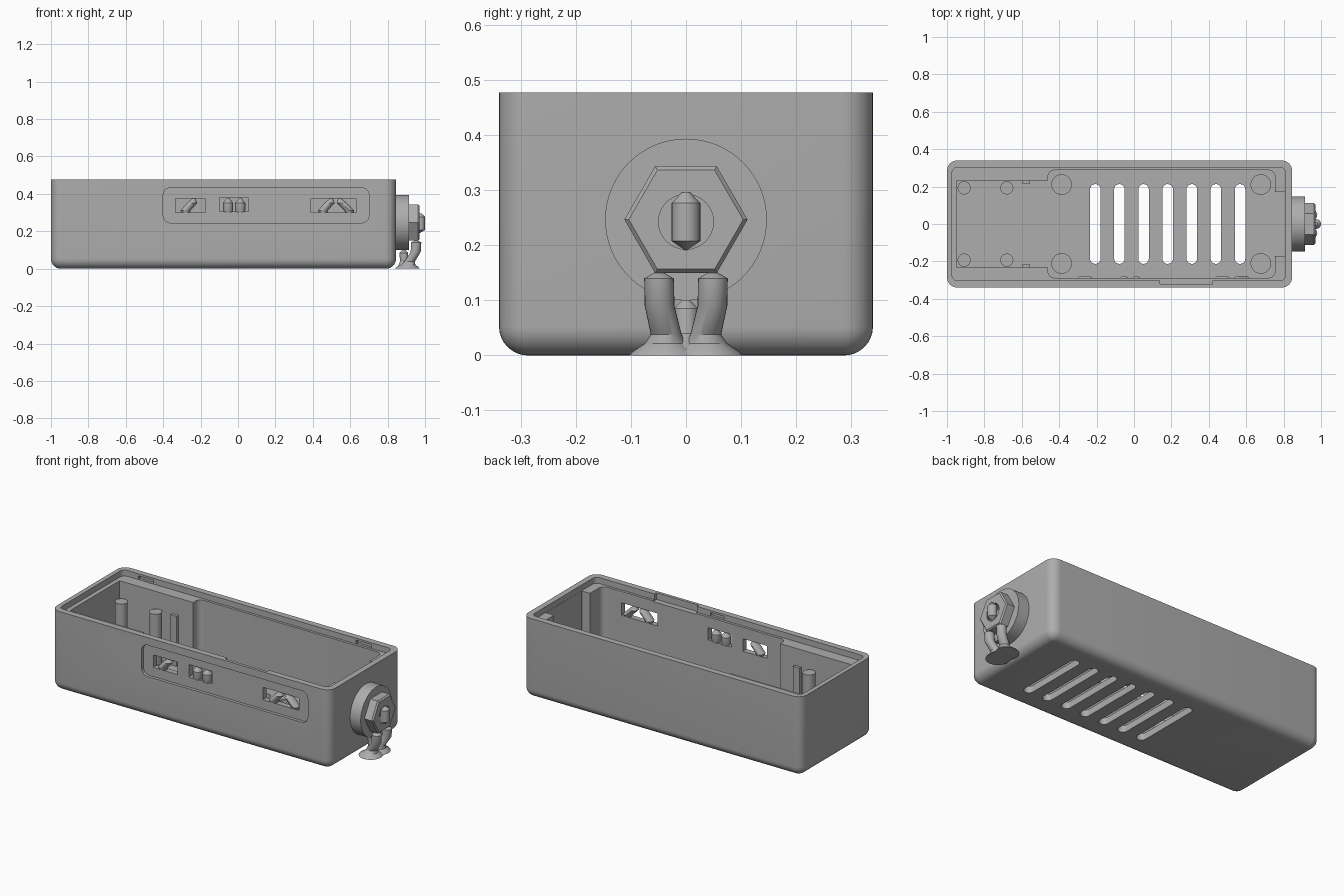
import bpy, bmesh, math

if "Cube" in bpy.data.objects:
    bpy.data.objects.remove(bpy.data.objects["Cube"])

grey = bpy.data.materials.new("light grey plastic")
grey.diffuse_color = (0.42, 0.42, 0.42, 1)
grey.use_nodes = True
grey.node_tree.nodes["Principled BSDF"].inputs["Base Color"].default_value = grey.diffuse_color


def finish(name, bm):
    bmesh.ops.recalc_face_normals(bm, faces=bm.faces)
    me = bpy.data.meshes.new(name)
    bm.to_mesh(me)
    bm.free()
    me.materials.append(grey)
    ob = bpy.data.objects.new(name, me)
    bpy.context.collection.objects.link(ob)
    return ob


def skin(name, rings):
    """Close a stack of equal-length rings into a solid."""
    bm = bmesh.new()
    vs = [[bm.verts.new(p) for p in ring] for ring in rings]
    n = len(vs[0])
    for a, b in zip(vs, vs[1:]):
        for i in range(n):
            j = (i + 1) % n
            bm.faces.new((a[i], a[j], b[j], b[i]))
    bm.faces.new(vs[0][::-1])
    bm.faces.new(vs[-1])
    return finish(name, bm)


def outline(x0, x1, y0, y1, r, seg=8):
    """Rounded rectangle points."""
    pts = []
    for k, (cx, cy) in enumerate(((x1 - r, y1 - r), (x0 + r, y1 - r), (x0 + r, y0 + r), (x1 - r, y0 + r))):
        for s in range(seg + 1):
            a = (k + s / seg) * math.pi / 2
            pts.append((cx + r * math.cos(a), cy + r * math.sin(a)))
    return pts


def block(name, x0, x1, y0, y1, z0, z1, r=0.002, axis="z"):
    """Rounded block; axis is the direction of its rounded edges."""
    if axis == "y":
        o = outline(x0, x1, z0, z1, r)
        return skin(name, [[(a, y, b) for a, b in o] for y in (y0, y1)])
    o = outline(x0, x1, y0, y1, r)
    return skin(name, [[(a, b, z) for a, b in o] for z in (z0, z1)])


def tube(name, pts, n=24, axis="z"):
    """Solid through (x, y, z, radius) stations with rings square to the axis."""
    rings = []
    for x, y, z, r in pts:
        ring = []
        for i in range(n):
            c, s = r * math.cos(2 * math.pi * i / n), r * math.sin(2 * math.pi * i / n)
            ring.append((x, y + c, z + s) if axis == "x" else (x + c, y + s, z))
        rings.append(ring)
    return skin(name, rings)


def cut(target, cutter):
    m = target.modifiers.new("cut", "BOOLEAN")
    m.operation, m.solver, m.object = "DIFFERENCE", "EXACT", cutter
    bpy.context.view_layer.objects.active = target
    bpy.ops.object.modifier_apply(modifier=m.name)
    bpy.data.objects.remove(cutter)


# Case body with filleted bottom edge
H, F = 0.478, 0.053
rings = []
for i in range(9):
    a = i / 8 * math.pi / 2
    d = F * (1 - math.sin(a))
    rings.append([(x, y, F * (1 - math.cos(a))) for x, y in
                  outline(-1 + d, 0.845 - d, -0.34 + d, 0.34 - d, 0.055 - d)])
rings.append([(x, y, H) for x, y in outline(-1, 0.845, -0.34, 0.34, 0.055)])
case = skin("case", rings)

# Lid ledge, main bay, narrow bay, end pocket
FLOOR, LEDGE = 0.04, H - 0.035
cut(case, block("cutter", -0.973, 0.81, -0.303, 0.303, LEDGE, 0.6, 0.03))
cut(case, block("cutter", -0.46, 0.754, -0.288, 0.288, FLOOR, 0.55, 0.035))
cut(case, block("cutter", -0.947, -0.40, -0.233, 0.233, FLOOR, 0.55, 0.004))
cut(case, block("cutter", 0.70, 0.809, -0.17, 0.17, FLOOR, 0.55, 0.003))

# Lid catch slots in the rim
cut(case, block("cutter", 0.14, 0.42, -0.322, -0.28, LEDGE - 0.005, 0.6))
for x in (-0.82, 0.62):
    cut(case, block("cutter", x - 0.05, x + 0.05, 0.28, 0.318, LEDGE + 0.002, 0.466))
cut(case, block("cutter", -0.04, 0.05, -0.318, -0.28, LEDGE + 0.002, 0.466))

# Floor vents
for i in range(7):
    x = -0.207 + i * 0.129
    cut(case, block("cutter", x - 0.028, x + 0.028, -0.213, 0.213, -0.1, 0.1, 0.0275))

# Recessed front panel and its port openings
cut(case, block("cutter", -0.40, 0.70, -0.5, -0.322, 0.245, 0.433, 0.04, "y"))
for x0, x1, z0, z1 in ((-0.335, -0.175, 0.30, 0.375), (-0.10, 0.055, 0.305, 0.38), (0.39, 0.63, 0.30, 0.375)):
    cut(case, block("cutter", x0, x1, -0.5, -0.2, z0, z1, 0.002, "y"))

# Stubby props inside the ports: bottom x, top x
for xb, xt in ((-0.28, -0.245), (-0.053, -0.053), (0.012, 0.012), (0.455, 0.49), (0.595, 0.555)):
    tube("port_prop", [(xb, -0.305, 0.30, 0.022), (xb, -0.305, 0.312, 0.027),
                       (xt, -0.305, 0.352, 0.027), (xt + (xt - xb) * 0.3, -0.305, 0.378, 0.006)], 16)

# Mounting posts, low bosses and small ribs
for s in (-1, 1):
    for x in (-0.908, -0.68):
        tube("board_post", [(x, s * 0.193, 0.03, 0.035), (x, s * 0.193, 0.345, 0.035)])
    for x in (-0.387, 0.678):
        tube("floor_boss", [(x, s * 0.211, 0.03, 0.055), (x, s * 0.211, 0.15, 0.055)])
    block("wall_rib", -0.60, -0.557, s * 0.228 - 0.012, s * 0.228 + 0.012, 0.03, 0.34)

# Round collar and hex nut on the right end
Z = 0.247
tube("collar", [(0.83, 0, Z, 0.147), (0.915, 0, Z, 0.147)], 64, "x")
nut = tube("hex_nut", [(0.91, 0, Z, 0.112), (0.962, 0, Z, 0.112), (0.97, 0, Z, 0.104)], 6, "x")
cut(nut, tube("cutter", [(0.916, 0, 0.243, 0.05), (1.1, 0, 0.243, 0.05)], 32, "x"))

# Pointed pin in the nut
tube("nut_pin", [(0.972, 0, 0.192, 0.003), (0.974, 0, 0.208, 0.026),
                 (0.974, 0, 0.277, 0.026), (0.974, 0, 0.296, 0.008)])

# Flared legs under the nut and collar
for s in (-1, 1):
    tube("nut_leg", [(0.905, s * 0.037, 0, 0.066), (0.905, s * 0.037, 0.006, 0.062),
                     (0.91, s * 0.037, 0.022, 0.038), (0.918, s * 0.036, 0.038, 0.028),
                     (0.95, s * 0.048, 0.09, 0.027), (0.953, s * 0.049, 0.14, 0.027),
                     (0.953, s * 0.049, 0.151, 0.008)])
tube("collar_leg", [(0.905, 0, 0, 0.06), (0.90, 0, 0.012, 0.045), (0.89, 0, 0.04, 0.023),
                    (0.885, 0, 0.085, 0.023), (0.885, 0, 0.102, 0.006)])

# Smooth shading with sharp edges kept
bpy.ops.object.select_all(action="DESELECT")
for ob in bpy.context.scene.objects:
    ob.select_set(True)
bpy.context.view_layer.objects.active = case
bpy.ops.object.shade_smooth_by_angle(angle=math.radians(30))
